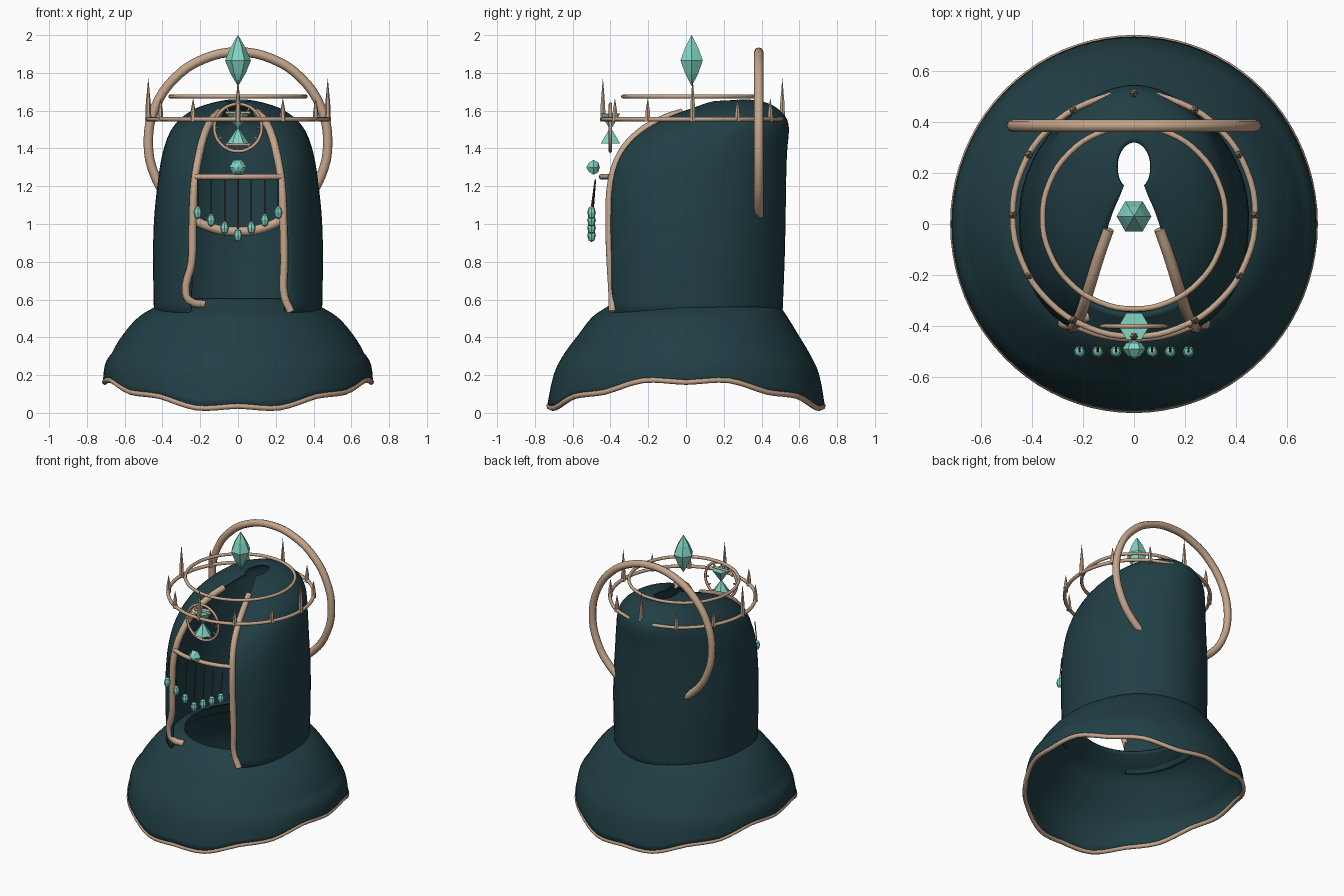
import bpy, bmesh, math
from math import sin, cos, pi
from mathutils import Vector

if "Cube" in bpy.data.objects:
    bpy.data.objects.remove(bpy.data.objects["Cube"])


def material(name, rgb):
    m = bpy.data.materials.new(name)
    m.diffuse_color = (*rgb, 1)
    m.use_nodes = True
    m.node_tree.nodes["Principled BSDF"].inputs["Base Color"].default_value = m.diffuse_color
    return m


CLOTH = material("dark_teal", (0.015, 0.05, 0.06))
METAL = material("pale_bronze", (0.56, 0.38, 0.26))
GEM = material("mint_gem", (0.22, 0.67, 0.55))
THREAD = material("brown_thread", (0.12, 0.07, 0.05))


def make(name, verts, faces, mat, smooth=True, solid=0):
    me = bpy.data.meshes.new(name)
    me.from_pydata([tuple(v) for v in verts], [], faces)
    bm = bmesh.new()
    bm.from_mesh(me)
    bmesh.ops.recalc_face_normals(bm, faces=bm.faces)
    bm.to_mesh(me)
    bm.free()
    ob = bpy.data.objects.new(name, me)
    bpy.context.collection.objects.link(ob)
    me.materials.append(mat)
    if solid:
        mod = ob.modifiers.new("thickness", 'SOLIDIFY')
        mod.thickness, mod.offset = solid, 0
    if smooth:
        bpy.ops.object.select_all(action='DESELECT')
        ob.select_set(True)
        bpy.context.view_layer.objects.active = ob
        bpy.ops.object.shade_smooth_by_angle(angle=math.radians(40))
    return ob


def loft(name, rows, mat, closed, **kw):
    n = len(rows[0])
    faces = [(r * n + i, r * n + (i + 1) % n, (r + 1) * n + (i + 1) % n, (r + 1) * n + i)
             for r in range(len(rows) - 1) for i in range(n if closed else n - 1)]
    return make(name, [v for r in rows for v in r], faces, mat, **kw)


def refine(table, k=3):
    # smooth in-between rows for a profile table
    out = []
    for i in range(len(table) - 1):
        p = [Vector(table[min(max(j, 0), len(table) - 1)]) for j in range(i - 1, i + 3)]
        for s in range(k):
            t = s / k
            out.append(0.5 * (2 * p[1] + (p[2] - p[0]) * t + (2 * p[0] - 5 * p[1] + 4 * p[2] - p[3]) * t * t
                              + (3 * p[1] - p[0] - 3 * p[2] + p[3]) * t ** 3))
    return out + [Vector(table[-1])]


def tube(name, pts, radius, mat=METAL, closed=False, sides=2, steps=4):
    cu = bpy.data.curves.new(name, 'CURVE')
    cu.dimensions = '3D'
    cu.bevel_depth, cu.bevel_resolution, cu.use_fill_caps = radius, sides, True
    cu.resolution_u = steps
    sp = cu.splines.new('BEZIER')
    sp.bezier_points.add(len(pts) - 1)
    for b, p in zip(sp.bezier_points, pts):
        b.co = p
        b.handle_left_type = b.handle_right_type = 'AUTO'
    sp.use_cyclic_u = closed
    cu.materials.append(mat)
    ob = bpy.data.objects.new(name, cu)
    bpy.context.collection.objects.link(ob)
    bpy.ops.object.select_all(action='DESELECT')
    ob.select_set(True)
    bpy.context.view_layer.objects.active = ob
    bpy.ops.object.convert(target='MESH')
    return ob


def ring(name, centre, r, radius, upright=False, n=16):
    c = Vector(centre)
    pts = [c + Vector((r * cos(a), 0, r * sin(a)) if upright else (r * cos(a), r * sin(a), 0))
           for a in (2 * pi * i / n for i in range(n))]
    return tube(name, pts, radius, closed=True)


def turned(name, centre, profile, sides, mat, axis='Z', smooth=False):
    # profile: (radius, offset along axis), ends nearly pointed
    c, rows = Vector(centre), []
    for r, h in profile:
        row = []
        for i in range(sides):
            a = 2 * pi * i / sides
            u, v = max(r, 0.0005) * cos(a), max(r, 0.0005) * sin(a)
            row.append(c + Vector((u, v, h) if axis == 'Z' else (u, h, v)))
        rows.append(row)
    ob = loft(name, rows, mat, True, smooth=smooth)
    bm = bmesh.new()
    bm.from_mesh(ob.data)
    bmesh.ops.holes_fill(bm, edges=bm.edges)
    bmesh.ops.recalc_face_normals(bm, faces=bm.faces)
    bm.to_mesh(ob.data)
    bm.free()
    return ob


def power(v, e):
    return math.copysign(abs(v) ** e, v)


# hood: half width, slit half width, slit y, slit z, back y, back z
hood = [(.435, .25, -.385, .50, .50, .50), (.44, .245, -.395, .80, .512, .80),
        (.435, .24, -.40, 1.02, .517, 1.02), (.415, .23, -.39, 1.22, .52, 1.22),
        (.39, .205, -.345, 1.36, .525, 1.38), (.35, .17, -.25, 1.47, .535, 1.50),
        (.29, .13, -.10, 1.555, .52, 1.56), (.21, .085, .04, 1.605, .47, 1.61),
        (.12, .055, .11, 1.63, .40, 1.64), (.065, .04, .15, 1.64, .32, 1.65)]
rows, N = [], 48
for a, w, yf, zf, yb, zb in refine(hood):
    t0 = math.asin((w / a) ** 1.25)
    h = (yb - yf) / (1 + cos(t0) ** 0.8)
    row = []
    for i in range(N + 1):
        t = t0 + (2 * pi - 2 * t0) * i / N
        e = 0.8 if cos(t) > 0 else 1.05
        row.append((a * power(sin(t), e), yb - h - h * power(cos(t), e),
                    zf + (zb - zf) * (1 - cos(t)) / 2))
    rows.append(row)
loft("hood", rows, CLOTH, False, solid=.02)


# flared cape with a wavy hem
def hem_z(t):
    return .10 - .075 * cos(2 * t) + .012 * cos(10 * t)


cape = [(.36, -.35, .42, .60), (.43, -.41, .49, .555), (.52, -.49, .53, .50), (.60, -.56, .585, .41),
        (.66, -.635, .645, .31), (.695, -.69, .695, .20), (.705, -.725, .725, .03)]
rows, N = [], 80
for a, yf, yb, z in refine(cape):
    row = []
    for i in range(N):
        t = 2 * pi * i / N
        zz = z if z > .31 else .31 + (z - .31) * (.31 - hem_z(t)) / .28
        row.append((a * sin(t), (yf + yb) / 2 - (yb - yf) / 2 * cos(t), zz))
    rows.append(row)
loft("cape", rows, CLOTH, True, solid=.02)
tube("cape_hem_trim", rows[-1][::2], .015, closed=True, steps=2)

# trims along the face opening
upper = [(.10, -.02, 1.59), (.135, -.12, 1.555), (.175, -.25, 1.48), (.205, -.345, 1.37),
         (.23, -.395, 1.22), (.24, -.405, 1.02), (.245, -.40, .80)]
tube("opening_trim_right", upper + [(.245, -.39, .62), (.28, -.39, .535)], .022)
tube("opening_trim_left", [(-x, y, z) for x, y, z in upper]
     + [(-.275, -.385, .63), (-.25, -.38, .59), (-.18, -.36, .575)], .022)

# halo and crown
ring("halo", (0, .385, 1.435), .475, .025, upright=True)
ring("crown_lower_ring", (0, .035, 1.555), .475, .012)
ring("crown_upper_ring", (0, .025, 1.675), .358, .011)
for i in range(12):
    a = pi * i / 6
    top = .215 if i % 3 == 0 else .11
    turned("crown_spike", (.475 * cos(a), .035 + .475 * sin(a), 1.555),
           [(.017, -.012), (.013, top * .4), (0, top)], 6, METAL)
turned("crown_gem", (0, .03, 1.865),
       [(0, -.135), (.04, -.068), (.068, 0), (.042, .065), (0, .135)], 6, GEM)

# hourglass medallion
ring("medallion_ring", (0, -.40, 1.51), .125, .009, upright=True)
for i in range(12):
    a = pi * i / 6
    tube("medallion_tick", [(r * cos(a), -.40, 1.51 + r * sin(a)) for r in (.098, .122)], .005, sides=1)
turned("hourglass_glass", (0, -.40, 1.505), [(.06, -.08), (.006, 0), (.06, .08)], 6, GEM)
for s in (-1, 1):
    tube("hourglass_cap", [(-.065, -.40, 1.505 + s * .084), (.065, -.40, 1.505 + s * .084)], .008)

# crossbar, its gem and the hanging beads
tube("crossbar", [(-.225, -.40, 1.25), (-.12, -.435, 1.25), (0, -.447, 1.25),
                  (.12, -.435, 1.25), (.225, -.40, 1.25)], .015)
turned("crossbar_gem", (0, -.49, 1.30),
       [(0, -.038), (.025, -.026), (.046, 0), (.03, .025), (0, .034)], 6, GEM, axis='Y')
for i in range(-3, 4):
    x, z = i * .071, .94 + abs(i) * .04
    tube("bead_thread", [(x, -.48, 1.235), (x, -.50, z + .03)], .004, THREAD, sides=0)
    turned("bead", (x, -.50, z),
           [(0, -.036), (.016, -.026), (.023, 0), (.016, .026), (0, .036)], 8, GEM, smooth=False)
